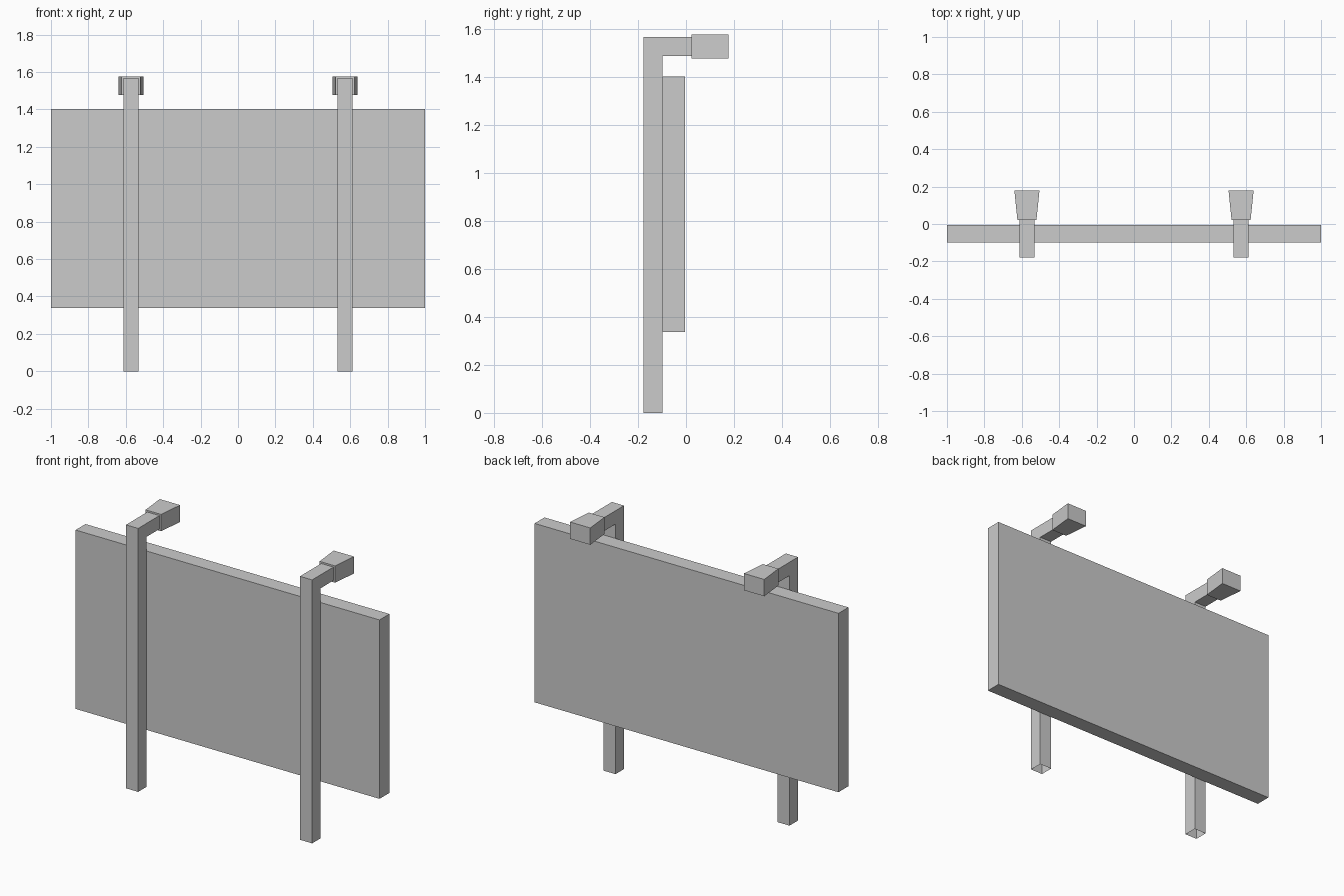
import bpy, bmesh

if "Cube" in bpy.data.objects:
    bpy.data.objects.remove(bpy.data.objects["Cube"])

POST_X, HALF = 0.5725, 0.04


def ring(bm, x, half_w, outer, inner):
    """Four-point section; outer and inner are its (y, z) edge positions."""
    pts = [(x - half_w, *outer), (x + half_w, *outer),
           (x + half_w, *inner), (x - half_w, *inner)]
    return [bm.verts.new(p) for p in pts]


def finish(bm, name):
    bmesh.ops.recalc_face_normals(bm, faces=bm.faces)
    mesh = bpy.data.meshes.new(name)
    bm.to_mesh(mesh)
    bm.free()
    obj = bpy.data.objects.new(name, mesh)
    bpy.context.collection.objects.link(obj)
    return obj


def lamp_post(name, x):
    bm = bmesh.new()
    # half width, outer (y, z), inner (y, z): from the open foot to the lamp end
    sections = [
        (HALF, (-0.178, 0.0), (-0.098, 0.0)),        # foot
        (HALF, (-0.178, 1.567), (-0.098, 1.487)),    # elbow
        (HALF, (0.022, 1.567), (0.022, 1.487)),      # arm end
        (0.051, (0.022, 1.577), (0.022, 1.477)),     # lamp back
        (0.067, (0.178, 1.577), (0.178, 1.477)),     # lamp front
    ]
    rings = [ring(bm, x, *s) for s in sections]
    for a, b in zip(rings, rings[1:]):
        for i in range(4):
            j = (i + 1) % 4
            bm.faces.new((a[i], a[j], b[j], b[i]))
    bm.faces.new(rings[-1])
    # outward normals even though the foot is open
    return finish(bm, name)


# Sign board
bm = bmesh.new()
bmesh.ops.create_cube(bm, size=1)
bmesh.ops.scale(bm, vec=(2.0, 0.093, 1.064), verts=bm.verts)
bmesh.ops.translate(bm, vec=(0, -0.0515, 0.87), verts=bm.verts)
finish(bm, "sign_board")

# Two bent posts with flared lamp heads
lamp_post("left_lamp_post", -POST_X)
lamp_post("right_lamp_post", POST_X)
